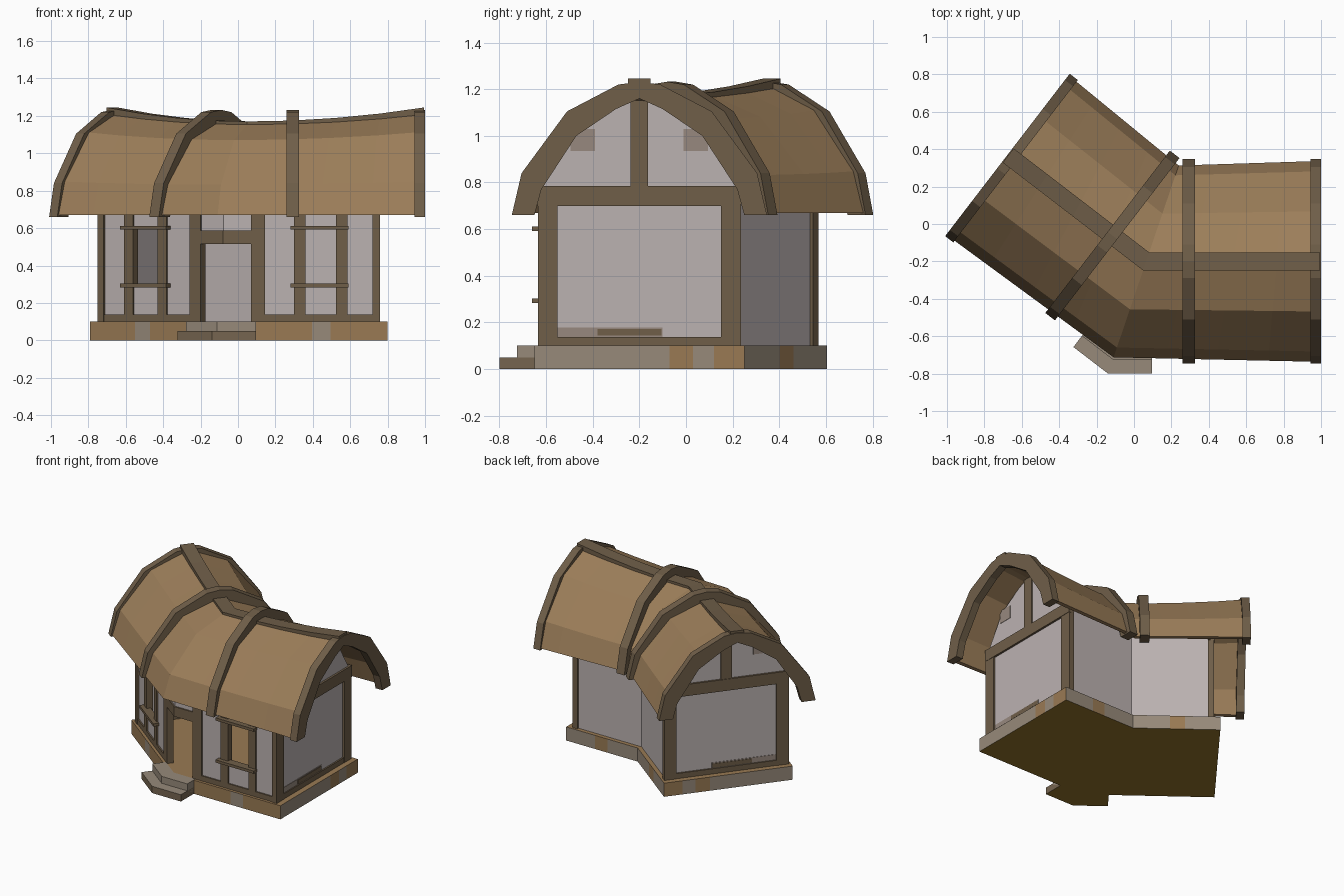
import bpy, bmesh, math

if "Cube" in bpy.data.objects:
    bpy.data.objects.remove(bpy.data.objects["Cube"])

# Two mirrored wings meet at a bend; (u, v) = along / across a wing
CX, CY = 0.065, -0.2
A = math.radians(37.5)
M = math.tan(A / 2)          # mitre slope: u = M * v on the joint plane


def P(side, u, v, z):
    if side > 0:
        return (CX + u, CY + v, z)
    return (CX - u * math.cos(A) + v * math.sin(A),
            CY + u * math.sin(A) + v * math.cos(A), z)


def mat(name, c):
    m = bpy.data.materials.new(name)
    m.diffuse_color = (*c, 1)
    m.use_nodes = True
    m.node_tree.nodes["Principled BSDF"].inputs["Base Color"].default_value = m.diffuse_color
    return m


WOOD = mat("timber_brown", (0.160, 0.113, 0.066))
ROOF = mat("thatch_tan", (0.335, 0.210, 0.102))
WALL = mat("plaster_grey", (0.50, 0.445, 0.44))
STONE = mat("stone_grey", (0.31, 0.255, 0.195))
OCHRE = mat("ochre_stone", (0.32, 0.195, 0.088))
DARK = mat("dark_stone", (0.18, 0.130, 0.08))
EARTH = mat("earth_underside", (0.29, 0.17, 0.025))
STAIN = mat("plaster_stain", (0.31, 0.25, 0.21))


def finish(name, bm, mats):
    bmesh.ops.recalc_face_normals(bm, faces=bm.faces)
    me = bpy.data.meshes.new(name)
    bm.to_mesh(me)
    bm.free()
    for m in mats:
        me.materials.append(m)
    ob = bpy.data.objects.new(name, me)
    bpy.context.collection.objects.link(ob)
    return ob


def skin(bm, rings, cap=True):
    """Join closed rings of points into a tube."""
    vs = [[bm.verts.new(p) for p in r] for r in rings]
    n = len(vs[0])
    for a, b in zip(vs, vs[1:]):
        for i in range(n):
            j = (i + 1) % n
            bm.faces.new((a[i], a[j], b[j], b[i]))
    if cap:
        bm.faces.new(vs[0])
        bm.faces.new(vs[-1])


def boxes(name, specs, m):
    """Boxes (u0, u1, v0, v1, z0, z1) on both wings; u0 None = mitred joint."""
    bm = bmesh.new()
    for s in (1, -1):
        for u0, u1, v0, v1, z0, z1 in specs:
            a, b = (M * v0, M * v1) if u0 is None else (u0, u0)
            q = ((a, v0), (u1, v0), (u1, v1), (b, v1))
            skin(bm, [[P(s, u, v, z) for u, v in q] for z in (z0, z1)])
    return finish(name, bm, [m])


def slab(name, pts, seg, z0, z1, mats, top=0, bottom=0):
    """Bent slab: outline of one wing plus its mirror, a colour per edge."""
    out = [(1, p) for p in pts] + [(-1, p) for p in reversed(pts[1:-1])]
    idx = seg + seg[::-1]
    bm = bmesh.new()
    lo, hi = [[bm.verts.new(P(s, *p, z)) for s, p in out] for z in (z0, z1)]
    n = len(out)
    for i in range(n):
        j = (i + 1) % n
        bm.faces.new((lo[i], lo[j], hi[j], hi[i])).material_index = idx[i]
    bm.faces.new(lo).material_index = bottom
    bm.faces.new(hi).material_index = top
    return finish(name, bm, mats)


def both(half):
    """Mirror a half profile (eave to ridge) into a full one."""
    return half + [(-v, z) for v, z in reversed(half[:-1])]


# Stone base and the two bent steps
B = 0.45
slab("base", [(-M * B, -B), (.33, -B), (.43, -B), (.735, -B), (.735, .13),
              (.735, .23), (.735, .32), (.735, B), (.5, B), (.4, B), (M * B, B)],
     [1, 0, 1, 0, 1, 0, 1, 0, 1, 0], 0, .1, [STONE, OCHRE, EARTH],
     top=1, bottom=2)
for name, v, z0, z1, m in (("lower_step", -.6, 0, .05, DARK),
                           ("upper_step", -.525, .0, .101, STONE)):
    slab(name, [(M * v, v), (.03, v), (.03, -.43), (-M * .43, -.43)],
         [0, 0, 0], z0, z1, [m, STONE, EARTH], top=1, bottom=2)

# Plaster walls with window and door openings
F0, F1, TOP = -.42, -.40, .78
boxes("walls", [
    (.07, .24, F0, F1, .1, TOP), (.51, .68, F0, F1, .1, TOP),
    (.24, .51, F0, F1, .1, .29), (.24, .51, F0, F1, .595, TOP),
    (None, .08, F0, F1, .55, TOP),
    (None, .68, .40, .42, .1, TOP)], WALL)

# Gable end walls, with weathered patches
g = both([(.41, .1), (.42, .775), (.28, 1.01), (.085, 1.135), (0, 1.155)])
bm = bmesh.new()
for s in (1, -1):
    skin(bm, [[P(s, u, v, z) for v, z in g] for u in (.66, .682)])
finish("gable_walls", bm, [WALL])
boxes("gable_stains", [(.68, .685, -.295, -.19, .935, 1.03),
                       (.68, .685, .19, .295, .935, 1.03)], STAIN)
boxes("low_stains", [(.68, .685, -.35, .10, .138, .178)], STAIN)
boxes("low_dark_stains", [(.68, .688, -.18, .095, .143, .172)], WOOD)

# Timber frame: front posts, sills, door lintel
boxes("front_posts", [(a, b, -.43, -.385, .1, TOP) for a, b in
                      ((.005, .08), (.235, .295), (.46, .52))], WOOD)
boxes("front_sills", [(.08, .69, -.43, -.39, .1, .138)], WOOD)
boxes("door_lintel", [(None, .08, -.43, -.385, .515, .587)], WOOD)
boxes("window_ledges", [(.215, .525, -.46, -.40, z, z + .02)
                        for z in (.283, .592)], WOOD)

# Timber frame: gable ends
boxes("corner_posts", [(.655, .695, -.435, -.35, .1, TOP),
                       (.655, .695, .35, .435, .1, TOP)], WOOD)
boxes("gable_beams", [(.655, .697, -.436, .436, .70, .785),
                      (.655, .693, -.36, .36, .1, .138)], WOOD)
boxes("king_posts", [(.655, .693, -.038, .038, .78, 1.16)], WOOD)

# Roof: one sagging shell running through the bend
outer = both([(.537, .67), (.482, .85), (.268, 1.115), (.05, 1.207), (0, 1.213)])
inner = both([(.507, .67), (.452, .835), (.25, 1.08), (.045, 1.17), (0, 1.175)])
shell = outer + inner[::-1]
STEPS = [(-1, t) for t in (1, .75, .5, .25)] + [(1, t) for t in (0, .25, .5, .75, 1)]
END = .93


def station(s, t, prof, w, h):
    ring = []
    for v, z in prof:
        v *= w
        ring.append(P(s, M * v + t * (END - M * v), v, .67 + (z - .67) * h))
    return ring


bm = bmesh.new()
skin(bm, [station(s, t, shell, .955 + .045 * t, .9 + .1 * t * t)
          for s, t in STEPS])
finish("roof", bm, [ROOF])

# Ridge beam following the sag
rb = [(-.048, 1.19), (.048, 1.19), (.048, 1.245), (-.048, 1.245)]
bm = bmesh.new()
skin(bm, [station(s, t, rb, 1, .87 + .13 * t * t) for s, t in STEPS])
finish("ridge_beam", bm, [WOOD])

# Timber arches at the ends and beside the bend
ao = both([(.547, .66), (.505, .84), (.31, 1.105), (.09, 1.22), (0, 1.232)])
ai = both([(.45, .66), (.42, .77), (.27, 1.0), (.10, 1.115), (0, 1.16)])
bm = bmesh.new()
for s in (1, -1):
    for u0, u1 in ((.195, .26), (.88, .935)):
        o0, i0, o1, i1 = [[bm.verts.new(P(s, u, v, z)) for v, z in p]
                          for u in (u0, u1) for p in (ao, ai)]
        for k in range(len(ao) - 1):
            for p, q in ((o0, i0), (o1, i1), (o0, o1), (i0, i1)):
                bm.faces.new((p[k], p[k + 1], q[k + 1], q[k]))
        for k in (0, -1):
            bm.faces.new((o0[k], i0[k], i1[k], o1[k]))
finish("roof_arches", bm, [WOOD])
